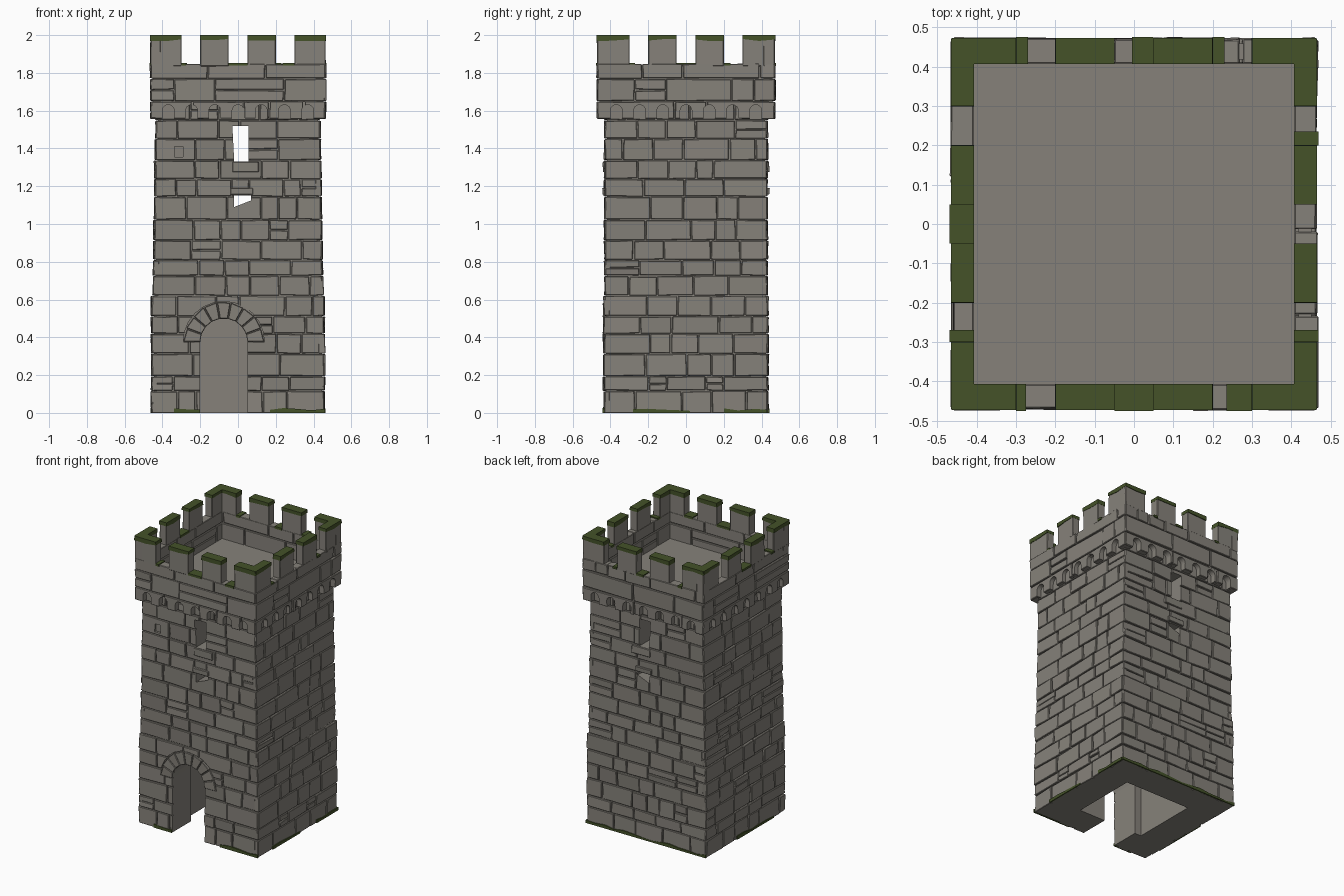
import bpy, bmesh, math, random
from mathutils import Vector, Matrix

random.seed(7)
R = random.uniform
if "Cube" in bpy.data.objects:
    bpy.data.objects.remove(bpy.data.objects["Cube"])


def material(name, rgb):
    m = bpy.data.materials.new(name)
    m.use_nodes = True
    m.diffuse_color = (*rgb, 1)
    bsdf = m.node_tree.nodes["Principled BSDF"]
    bsdf.inputs["Base Color"].default_value = (*rgb, 1)
    bsdf.inputs["Roughness"].default_value = 0.9
    return m


STONE = material("grey stone", (0.237, 0.222, 0.195))
MOSS = material("green moss", (0.058, 0.085, 0.022))


def make(name, bm, mat=None):
    bmesh.ops.recalc_face_normals(bm, faces=bm.faces)
    me = bpy.data.meshes.new(name)
    bm.to_mesh(me)
    bm.free()
    ob = bpy.data.objects.new(name, me)
    if mat:
        me.materials.append(mat)
    bpy.context.collection.objects.link(ob)
    return ob


def place(k, u, d, z):
    """Point on side k (front, right, back, left): along, outward, up."""
    return Matrix.Rotation(k * math.pi / 2, 3, "Z") @ Vector((u, -d, z))


def prism(bm, outline, d0, d1, k, shake=0.0):
    """Solid from a (u, z) outline, its outer face shaken by a little."""
    inner = [bm.verts.new(place(k, u, d0, z)) for u, z in outline]
    outer = [bm.verts.new(place(k, u, d1 + R(-shake, shake), z)) for u, z in outline]
    bm.faces.new(inner)
    bm.faces.new(outer[::-1])
    for i in range(len(outline)):
        j = (i + 1) % len(outline)
        bm.faces.new((inner[i], inner[j], outer[j], outer[i]))


def rect(u0, u1, z0, z1):
    return [(u0, z0), (u1, z0), (u1, z1), (u0, z1)]


def arch(cx, r, z0, spring, outer=None):
    """Round-headed opening; outer widens the head to the arch stones."""
    o = outer or r
    head = [(cx + o * math.cos(a * math.pi / 12), spring + o * math.sin(a * math.pi / 12))
            for a in range(13)]
    legs = [(cx - r, spring)] if outer else []
    ends = [(cx + r, spring)] if outer else []
    return legs + [(cx - r, z0), (cx + r, z0)] + ends + head


def rough_rect(u0, u1, z0, z1, gap):
    """Stone outline with uneven joints."""
    g = lambda: R(0.1, 1) * gap
    low = 0 if z0 == 0 else 1
    return [(u0 + g(), z0 + g() * low), (u1 - g(), z0 + g() * low),
            (u1 - g(), z1 - g()), (u0 + g(), z1 - g())]


def cut(ob, shapes):
    """Cut prisms (outline, d0, d1, side) out of an object."""
    bm = bmesh.new()
    for s in shapes:
        prism(bm, *s)
    tool = make("cutter", bm)
    tool.hide_render = True
    mod = ob.modifiers.new("cut", "BOOLEAN")
    mod.operation, mod.solver, mod.object = "DIFFERENCE", "EXACT", tool
    dg = bpy.context.evaluated_depsgraph_get()
    me = bpy.data.meshes.new_from_object(ob.evaluated_get(dg))
    ob.modifiers.clear()
    ob.data = me
    bpy.data.objects.remove(tool)


def half_size(z):
    """Half width in x and y of the tower at a height."""
    if z < 0.62:
        return 0.457, 0.434
    return 0.449 - 0.015 * (z - 0.62), 0.43


def chamfer(bm):
    bmesh.ops.bevel(bm, geom=bm.edges[:], offset=0.003, segments=1,
                    affect="EDGES", profile=0.5)


def courses(z0, z1, n):
    step = (z1 - z0) / n
    return [z0] + [z0 + step * i + R(-0.02, 0.02) for i in range(1, n)] + [z1]


def masonry(name, k, rows, size, thick, longest):
    """One face of a wall, laid in courses of uneven stones."""
    bm = bmesh.new()
    for z0, z1 in zip(rows, rows[1:]):
        hx, hy = size((z0 + z1) / 2)
        w, d = (hx, hy) if k % 2 == 0 else (hy, hx)
        u = -w
        while u < w:
            end = u + R(0.09, longest)
            if end > w - 0.06:
                end = w
            parts = [z0, z1]
            if R(0, 1) < 0.12:
                parts = [z0, (z0 + z1) / 2, z1]
            for a, b in zip(parts, parts[1:]):
                prism(bm, rough_rect(u, end, a, b, 0.005), d - thick, d + R(-0.002, 0.003), k, 0.005)
            u = end
    chamfer(bm)
    return make(name, bm, STONE)


# Openings
DOOR_X, DOOR_R, SPRING = -0.075, 0.125, 0.375
door = (arch(DOOR_X, DOOR_R, -0.1, SPRING), 0.2, 0.6, 0)
door_and_ring = (arch(DOOR_X, DOOR_R, -0.1, SPRING, 0.215), 0.2, 0.6, 0)
windows = [([(-0.02, 1.33), (0.055, 1.33), (0.055, 1.52), (-0.03, 1.52)], -0.6, 0.6, 0),
           ([(-0.02, 1.09), (0.07, 1.125), (0.07, 1.15), (-0.02, 1.15)], -0.6, 0.6, 0)]
socket = (rect(-0.335, -0.29, 1.355, 1.41), 0.3, 0.6, 0)

# Hollow tower core, just behind the stone faces
bm = bmesh.new()
rings = []
for z, zs in ((0, 0), (0.61, 0.61), (0.63, 0.63), (1.64, 1.64)):
    hx, hy = (s - 0.011 for s in half_size(zs))
    rings.append([bm.verts.new((x * hx, y * hy, z)) for x, y in ((-1, -1), (1, -1), (1, 1), (-1, 1))])
bm.faces.new(rings[0][::-1])
bm.faces.new(rings[-1])
for a, b in zip(rings, rings[1:]):
    for i in range(4):
        j = (i + 1) % 4
        bm.faces.new((a[i], a[j], b[j], b[i]))
core = make("tower_core", bm, STONE)
cut(core, [(rect(-0.25, 0.25, -0.1, 1.58), -0.23, 0.23, 0)])
cut(core, [door] + windows)

# Shaft masonry
SIDES = ("front", "right", "back", "left")
shaft_rows = courses(0, 0.62, 6)[:-1] + courses(0.62, 1.655, 10)
for k, side in enumerate(SIDES):
    wall = masonry(side + "_shaft_stones", k, shaft_rows, half_size, 0.03, 0.25)
    if k == 0:
        cut(wall, [door_and_ring, socket] + windows)
    elif k == 2:
        cut(wall, windows)

# Arch stones over the door
bm = bmesh.new()
for i in range(9):
    a0, a1 = (math.pi * (i + e) / 9 for e in (0.03, 0.97))
    outline = [(DOOR_X + r * math.cos(a), SPRING + r * math.sin(a))
               for r, a in ((DOOR_R, a0), (R(0.205, 0.215), a0), (R(0.205, 0.215), a1), (DOOR_R, a1))]
    prism(bm, outline, 0.36, 0.439, 0, 0.003)
chamfer(bm)
make("door_arch_stones", bm, STONE)

# Ledges between the window slits
bm = bmesh.new()
for k, sign in ((0, 1), (2, -1)):
    for x0, x1, z0, z1 in ((-0.03, 0.11, 1.275, 1.328), (-0.04, 0.08, 1.155, 1.19)):
        prism(bm, rect(*sorted((x0 * sign, x1 * sign)), z0, z1), 0.36, 0.442, k, 0.003)
chamfer(bm)
make("window_ledges", bm, STONE)

# Roof floor
bm = bmesh.new()
prism(bm, rect(-0.42, 0.42, 1.6, 1.66), -0.42, 0.42, 0)
make("roof_floor", bm, STONE)

# Parapet with a row of small arches below
PX, PY = 0.463, 0.47
parapet_rows = courses(1.555, 1.85, 3)
gap_moss = {0: ((-0.3, -0.275), (-0.05, 0.05), (0.235, 0.3)),
            1: ((-0.3, -0.27), (0.2, 0.235)),
            2: ((-0.23, -0.2), (-0.05, 0.005), (0.27, 0.3)),
            3: ((-0.05, 0.05), (0.27, 0.3))}
for k, side in enumerate(SIDES):
    w, d = (PX, PY) if k % 2 == 0 else (PY, PX)
    wall = masonry(side + "_parapet_stones", k, parapet_rows, lambda z: (PX, PY), d - 0.408, 0.42)
    cut(wall, [(arch(0.123 * i, 0.031, 1.5, 1.6), 0.3, 0.6, k) for i in range(-3, 4)])
    bm = bmesh.new()
    prism(bm, rect(0.015 - w, w - 0.015, 1.645, 1.845), 0.418, d - 0.011, k)
    make(side + "_parapet_core", bm, STONE)

    # Merlons with moss caps
    stones, moss = bmesh.new(), bmesh.new()
    for u0, u1 in ((-w, -0.3), (-0.2, -0.05), (0.05, 0.2), (0.3, w)):
        prism(stones, rect(u0, u1, 1.835, 1.985), 0.409, d, k, 0.003)
        mid = (u0 + u1) / 2
        prism(moss, [(u0 - 0.001, 1.98 - R(0, 0.012)), (mid, 1.98 - R(0, 0.012)),
                     (u1 + 0.001, 1.98 - R(0, 0.012)), (u1, 2.0), (u0, 2.0)], 0.407, d + 0.003, k)
    chamfer(stones)
    make(side + "_merlons", stones, STONE)

    # Moss in the gaps between merlons
    for u0, u1 in gap_moss[k]:
        prism(moss, rect(u0, u1, 1.838, 1.853), 0.407, d + 0.006, k)
    make(side + "_parapet_moss", moss, MOSS)

# Moss along the foot of the walls
bm = bmesh.new()
patches = {0: ((-0.34, -0.2), (0.17, 0.46)), 1: ((-0.28, 0.02), (0.2, 0.43)),
           2: ((-0.46, 0.46),), 3: ((-0.1, 0.3),)}
for k, spans in patches.items():
    d = half_size(0)[1 - k % 2] + 0.007
    for u0, u1 in spans:
        n = max(2, int((u1 - u0) / 0.07))
        top = [(u1 + (u0 - u1) * i / n, R(0.01, 0.026)) for i in range(n + 1)]
        prism(bm, [(u0, 0), (u1, 0)] + top, d - 0.009, d, k)
make("foot_moss", bm, MOSS)
